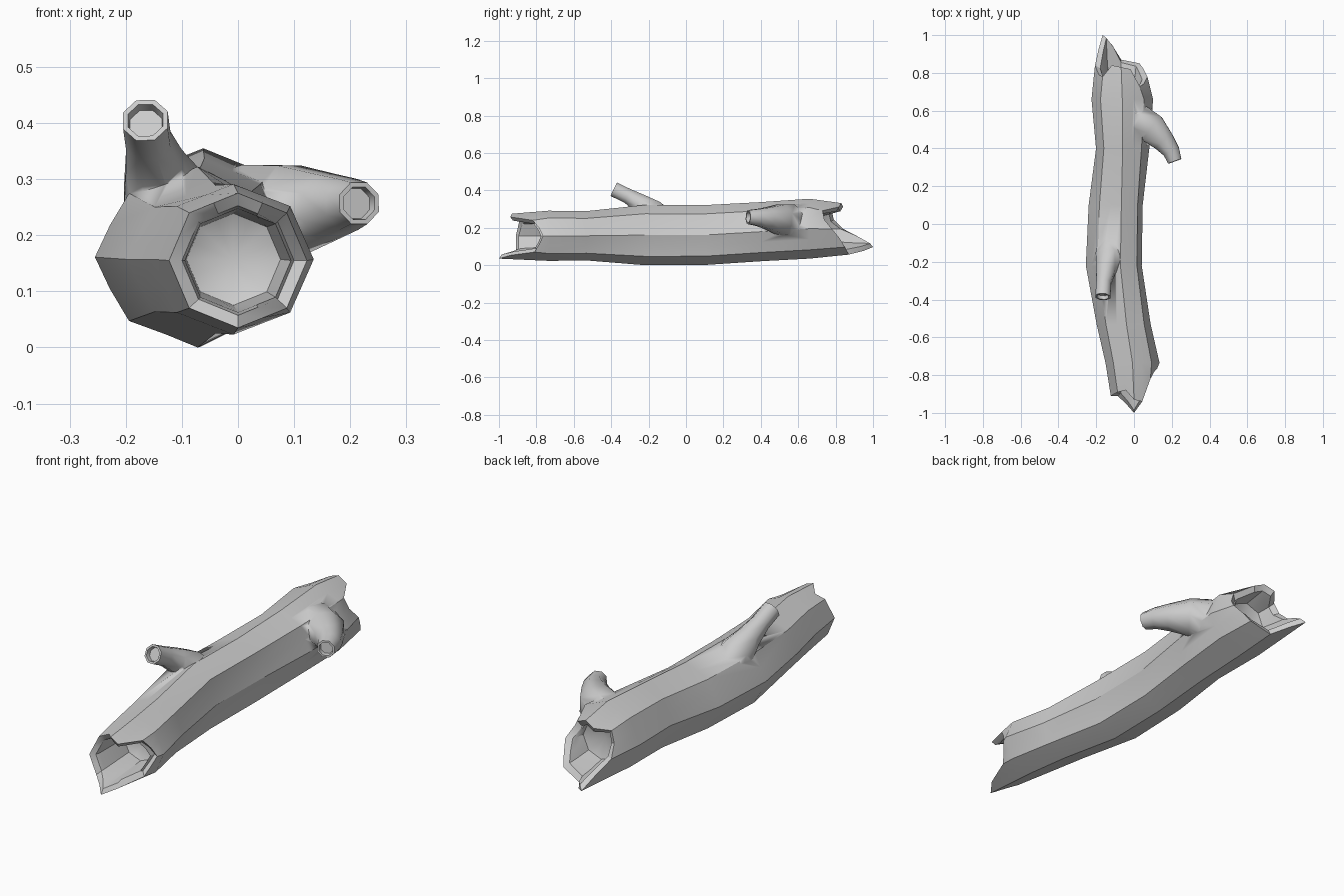
import bpy, bmesh, math
from mathutils import Vector

if "Cube" in bpy.data.objects:
    bpy.data.objects.remove(bpy.data.objects["Cube"])


def skin(name, rings, caps, angle):
    """Skin closed rings of points; caps are optional apex points for both ends."""
    bm = bmesh.new()
    loops = [[bm.verts.new(p) for p in ring] for ring in rings]
    n = len(loops[0])
    for a, b in zip(loops, loops[1:]):
        for i in range(n):
            j = (i + 1) % n
            bm.faces.new((a[i], a[j], b[j], b[i]))
    for loop, apex in zip((loops[0], loops[-1]), caps):
        if apex is None:
            bm.faces.new(loop)
        else:
            tip = bm.verts.new(apex)
            for i in range(n):
                bm.faces.new((loop[i], loop[(i + 1) % n], tip))
    bmesh.ops.recalc_face_normals(bm, faces=bm.faces)
    mesh = bpy.data.meshes.new(name)
    bm.to_mesh(mesh)
    bm.free()
    ob = bpy.data.objects.new(name, mesh)
    bpy.context.collection.objects.link(ob)
    bpy.ops.object.select_all(action='DESELECT')
    ob.select_set(True)
    bpy.context.view_layer.objects.active = ob
    bpy.ops.object.shade_smooth_by_angle(angle=math.radians(angle))
    return ob


def log_ring(y, cx, rx, cz, rz, scale=1.0, skew=0.0):
    """Octagon with a midpoint on each side; y is one value or one per point."""
    pts = []
    for k in range(16):
        a = k * math.pi / 8
        f = scale * (math.cos(math.pi / 8) if k % 2 else 1)
        yk = y[k] if isinstance(y, list) else y
        pts.append((cx + rx * f * math.cos(a) + skew * math.sin(a) ** 2,
                    yk, cz + rz * f * math.sin(a)))
    return pts


# Jagged ends: y around the rim, from the right side over the top
front = [-.765, -.785, -.82, -.94, -.93, -.88, -.89, -.90,
         -.91, -.91, -.91, -.95, -1.0, -.94, -.81, -.785]
back = [.78, .74, .73, .82, .83, .84, .78, .79,
        .84, .93, 1.0, .95, .87, .86, .85, .82]
f_end = (0.0, .135, .158, .132)
b_end = (-.068, .146, .197, .145)

# Hollow log: front hole, outer skin, back hole
rings = [
    log_ring(-.70, -.008, .135, .16, .132, .62),
    log_ring([y * .7 - .24 for y in front], *f_end, .70),
    log_ring([y + .015 for y in front], *f_end, .74),
    log_ring(front, *f_end, .91),
    log_ring(-.735, -.008, .143, .160, .134),
    log_ring(-.53, -.055, .143, .160, .132, 1, .015),
    log_ring(-.22, -.107, .148, .164, .161, 1, .035),
    log_ring(.10, -.097, .143, .164, .160, 1, .03),
    log_ring(.40, -.060, .141, .182, .158),
    log_ring(.66, -.062, .163, .198, .160),
    log_ring(back, *b_end, .95),
    log_ring([y - .015 for y in back], *b_end, .76),
    log_ring([y * .6 + .28 for y in back], *b_end, .72),
    log_ring(.71, -.065, .15, .198, .145, .62),
]
log = skin("hollow_log", rings, ((-.01, -.66, .16), (-.065, .68, .198)), 32)


def branch(name, path, side):
    """Eight-sided stub along (x, y, z, radius), with a recessed cut end."""
    pts = [Vector(p[:3]) for p in path]
    side = Vector(side)
    rings = []
    for i, p in enumerate(pts):
        d = (pts[min(i + 1, len(pts) - 1)] - pts[max(i - 1, 0)]).normalized()
        u = (side - d * side.dot(d)).normalized()
        v = d.cross(u)

        def circle(c, r):
            return [c + r * (u * math.cos((k + .5) * math.pi / 4)
                             + v * math.sin((k + .5) * math.pi / 4)) for k in range(8)]
        rings.append(circle(p, path[i][3]))
    r = path[-1][3]
    rings.append(circle(pts[-1], r * .78))
    rings.append(circle(pts[-1] - d * .02, r * .72))
    return skin(name, rings, (None, None), 55)


# Upper broken branch near the front
top = branch("top_branch", [(-.115, -.10, .205, .080), (-.132, -.18, .282, .078),
                            (-.150, -.245, .333, .055), (-.160, -.31, .372, .043),
                            (-.165, -.385, .408, .043)], (1, 0, 0))

# Side branch near the back, bending forward
side = branch("side_branch", [(-.04, .56, .232, .085), (.03, .545, .242, .094),
                              (.095, .505, .248, .086), (.158, .437, .254, .063),
                              (.197, .385, .258, .049), (.216, .332, .260, .040)],
              (0, 0, 1))

# Grow the branches out of the log as one continuous bark surface
for stub in (top, side):
    mod = log.modifiers.new(stub.name, 'BOOLEAN')
    mod.operation = 'UNION'
    mod.solver = 'EXACT'
    mod.object = stub
    bpy.context.view_layer.objects.active = log
    bpy.ops.object.modifier_apply(modifier=mod.name)
    bpy.data.objects.remove(stub)

# Stand the whole log on the ground
log.location.z -= min(v.co.z for v in log.data.vertices)
